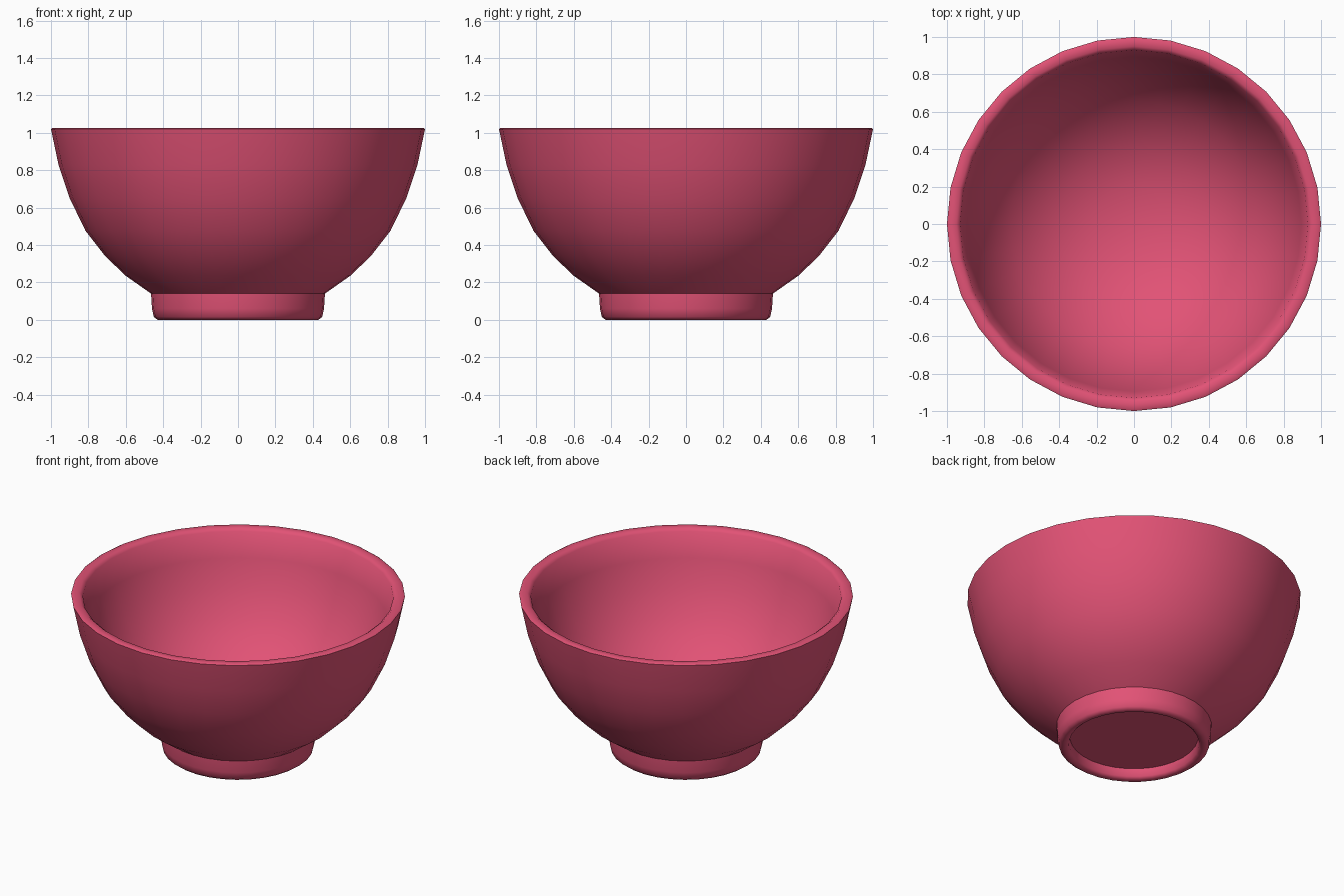
import bpy, bmesh, math

if "Cube" in bpy.data.objects:
    bpy.data.objects.remove(bpy.data.objects["Cube"])

SIDES = 32

# One flat colour for the whole bowl
pink = bpy.data.materials.new("rose_pink")
pink.diffuse_color = (0.76, 0.085, 0.18, 1)
pink.use_nodes = True
pink.node_tree.nodes["Principled BSDF"].inputs["Base Color"].default_value = pink.diffuse_color


def lathe(name, profile, angle):
    """Revolve an (r, z) profile around the z axis."""
    bm = bmesh.new()
    verts = [bm.verts.new((r, 0, z)) for r, z in profile]
    edges = [bm.edges.new(pair) for pair in zip(verts, verts[1:])]
    bmesh.ops.spin(bm, geom=verts + edges, cent=(0, 0, 0), axis=(0, 0, 1),
                   angle=math.tau, steps=SIDES, use_duplicate=False)
    bmesh.ops.remove_doubles(bm, verts=bm.verts, dist=0.0005)
    bmesh.ops.recalc_face_normals(bm, faces=bm.faces)
    mesh = bpy.data.meshes.new(name)
    bm.to_mesh(mesh)
    bm.free()
    mesh.materials.append(pink)
    obj = bpy.data.objects.new(name, mesh)
    bpy.context.collection.objects.link(obj)
    bpy.ops.object.select_all(action='DESELECT')
    bpy.context.view_layer.objects.active = obj
    obj.select_set(True)
    bpy.ops.object.shade_smooth_by_angle(angle=math.radians(angle))
    return obj


# Underside recess, foot ring, outer wall, rim and inside, in one closed profile
lathe("bowl", [
    (0, 0.065), (0.385, 0.065),
    (0.39, 0.015), (0.405, 0.003), (0.43, 0.0), (0.45, 0.015), (0.46, 0.06), (0.465, 0.14),
    (0.60, 0.235), (0.71, 0.34), (0.815, 0.475), (0.90, 0.65), (0.96, 0.83), (1.0, 1.02),
    (0.99, 1.026), (0.95, 1.026), (0.93, 1.01),
    (0.895, 0.85), (0.835, 0.68), (0.755, 0.52), (0.66, 0.40), (0.55, 0.30),
    (0.40, 0.205), (0.21, 0.145), (0, 0.125),
], 50)
